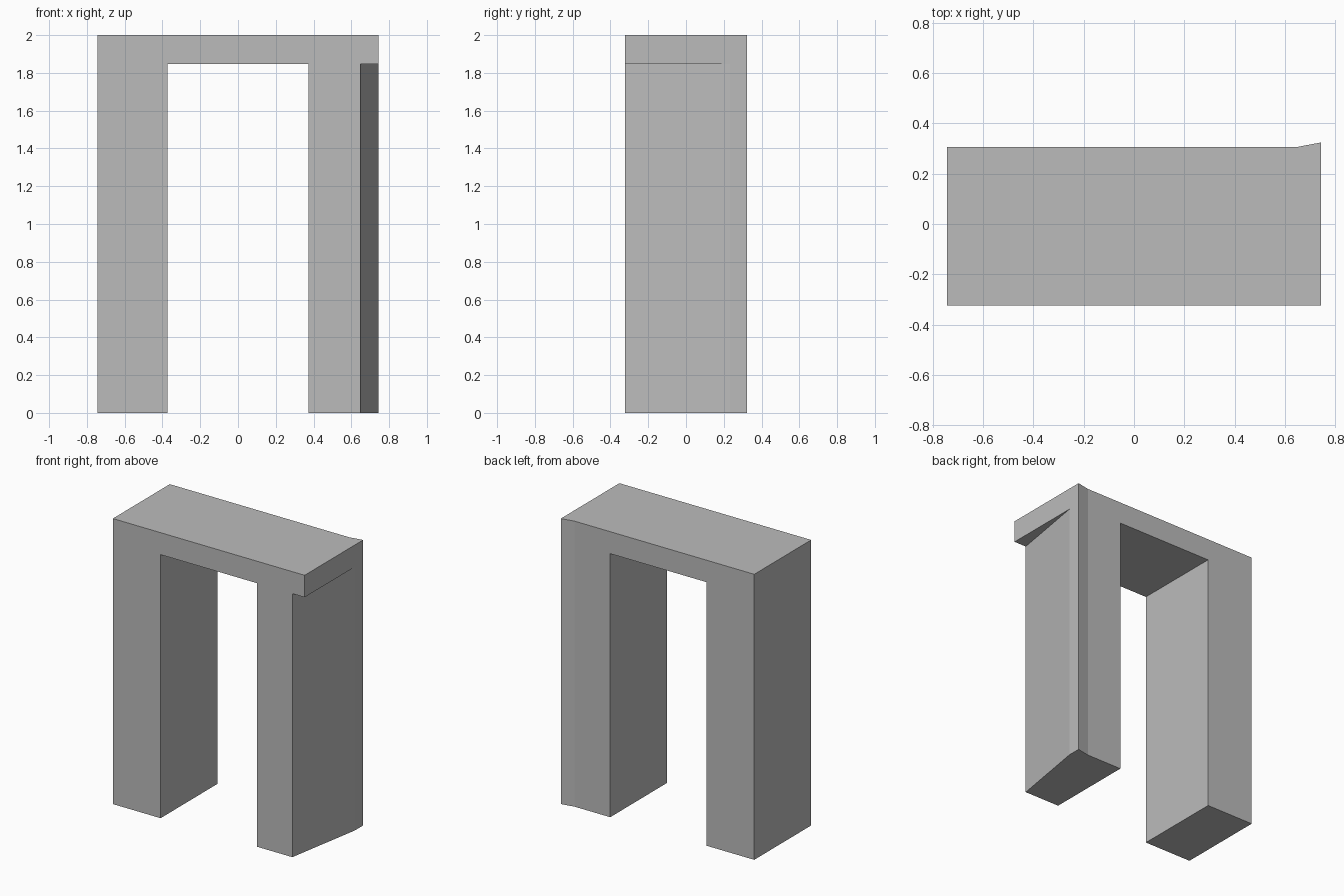
import bpy
import bmesh
from math import radians

cube = bpy.data.objects.get("Cube")
if cube:
    bpy.data.objects.remove(cube, do_unlink=True)

# Main dimensions
SIDE, INNER, CHAMFER = 0.743, 0.373, 0.648
FRONT, BACK, FLARE, BEND = -0.324, 0.306, 0.324, 0.234
SOFFIT, TOP = 1.846, 2.0

stone = bpy.data.materials.new("plain_grey")
stone.use_nodes = True
grey = (0.5, 0.5, 0.5, 1.0)
stone.diffuse_color = grey
stone.node_tree.nodes["Principled BSDF"].inputs["Base Color"].default_value = grey

bm = bmesh.new()


def cap(plan, z):
    bm.faces.new([bm.verts.new((x, y, z)) for x, y in plan])


def walls(plan, low, high):
    for (ax, ay), (bx, by) in zip(plan, plan[1:] + plan[:1]):
        corners = [(ax, ay, low), (bx, by, low), (bx, by, high), (ax, ay, high)]
        bm.faces.new([bm.verts.new(c) for c in corners])


# Plain right leg
right_leg = [(-SIDE, FRONT), (-INNER, FRONT), (-INNER, BACK), (-SIDE, BACK)]
# Left leg with a slanted outer side and a flared back corner
left_leg = [(INNER, FRONT), (CHAMFER, FRONT), (SIDE, BEND), (SIDE, FLARE),
            (CHAMFER, BACK), (INNER, BACK)]
for leg in (right_leg, left_leg):
    cap(leg, 0)
    walls(leg, 0, SOFFIT)

# Lintel above the legs
lintel = [(-SIDE, FRONT), (-INNER, FRONT), (INNER, FRONT), (CHAMFER, FRONT),
          (SIDE, FRONT), (SIDE, BEND), (SIDE, FLARE), (CHAMFER, BACK),
          (INNER, BACK), (-INNER, BACK), (-SIDE, BACK)]
walls(lintel, SOFFIT, TOP)
cap(lintel, TOP)

# Underside of the opening and of the overhanging corner
cap([(-INNER, FRONT), (INNER, FRONT), (INNER, BACK), (-INNER, BACK)], SOFFIT)
cap([(CHAMFER, FRONT), (SIDE, FRONT), (SIDE, BEND)], SOFFIT)

# Weld into one clean shell
bmesh.ops.remove_doubles(bm, verts=bm.verts[:], dist=0.0001)
bmesh.ops.recalc_face_normals(bm, faces=bm.faces[:])
bmesh.ops.dissolve_limit(bm, angle_limit=radians(1), verts=bm.verts[:],
                         edges=bm.edges[:])

mesh = bpy.data.meshes.new("door_surround")
bm.to_mesh(mesh)
bm.free()
mesh.materials.append(stone)
bpy.context.collection.objects.link(bpy.data.objects.new("door_surround", mesh))
